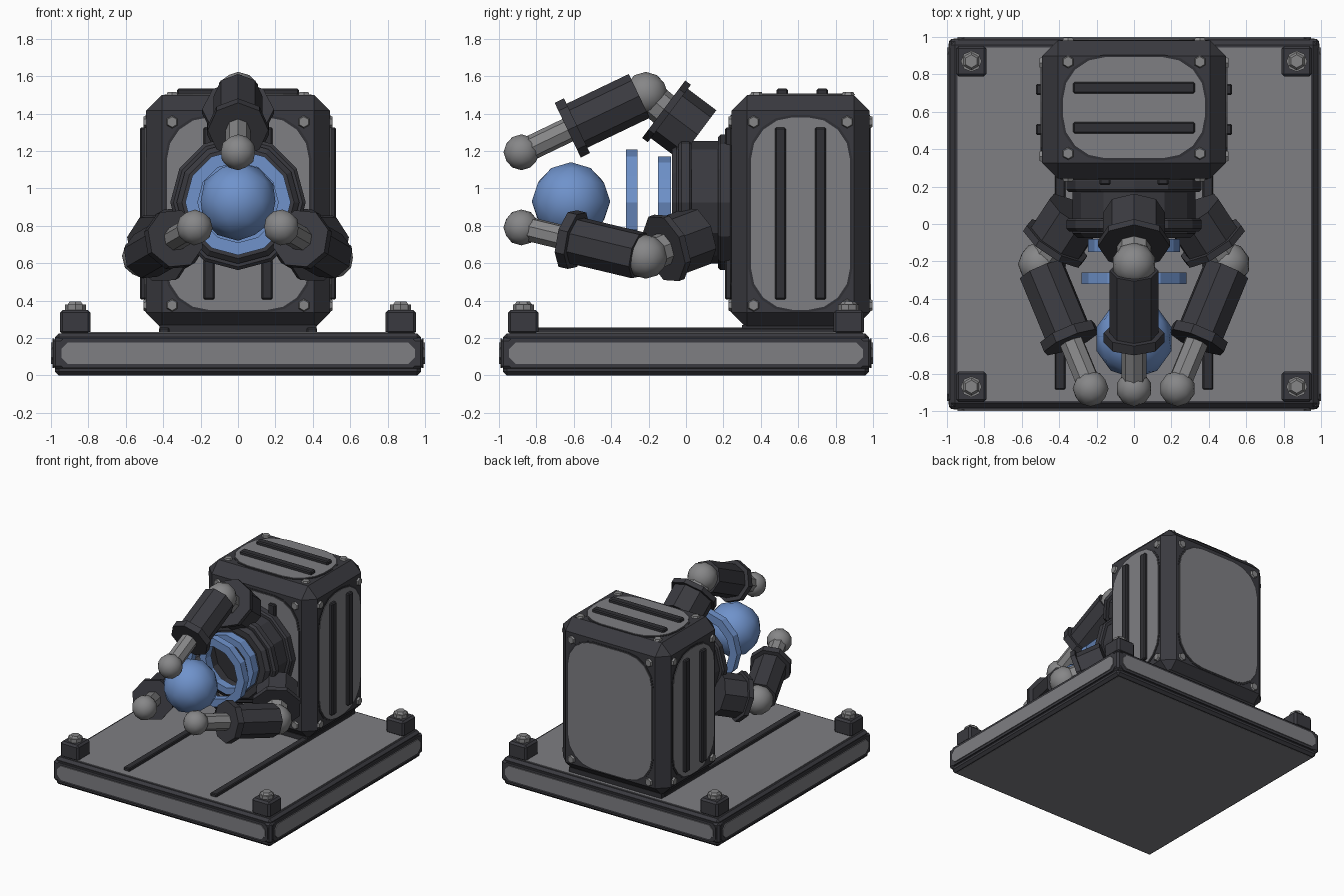
import bpy, bmesh, math
from mathutils import Matrix, Vector

if "Cube" in bpy.data.objects:
    bpy.data.objects.remove(bpy.data.objects["Cube"])


def material(name, col):
    m = bpy.data.materials.new(name)
    m.diffuse_color = (*col, 1)
    m.use_nodes = True
    m.node_tree.nodes["Principled BSDF"].inputs["Base Color"].default_value = m.diffuse_color
    return m


DARK = material("dark_metal", (0.042, 0.042, 0.050))
TRIM = material("darker_trim", (0.030, 0.030, 0.035))
PANEL = material("grey_panel", (0.21, 0.21, 0.225))
STEEL = material("light_steel", (0.24, 0.24, 0.245))
BLUE = material("blue_energy", (0.16, 0.29, 0.60))


def finish(name, bm, mat, smooth=False):
    bmesh.ops.recalc_face_normals(bm, faces=bm.faces)
    me = bpy.data.meshes.new(name)
    bm.to_mesh(me)
    bm.free()
    me.materials.append(mat)
    for p in me.polygons:
        p.use_smooth = smooth
    ob = bpy.data.objects.new(name, me)
    bpy.context.collection.objects.link(ob)
    return ob


def box(name, lo, hi, mat, bevel=0.0):
    lo, hi = Vector(lo), Vector(hi)
    bm = bmesh.new()
    bmesh.ops.create_cube(bm, size=1, matrix=Matrix.Translation((lo + hi) / 2) @ Matrix.Diagonal((*(hi - lo), 1)))
    if bevel:
        bmesh.ops.bevel(bm, geom=bm.edges[:], offset=bevel, segments=1, affect='EDGES')
    return finish(name, bm, mat)


def frame(origin, z, x):
    """Matrix with given local z and x directions."""
    z, x = Vector(z).normalized(), Vector(x).normalized()
    y = z.cross(x)
    m = Matrix((x, y, z)).transposed().to_4x4()
    m.translation = origin
    return m


def rod(name, a, b, r1, mat, n=8, r2=None, side=(1, 0, 0), pre=Matrix()):
    a, b = Vector(a), Vector(b)
    bm = bmesh.new()
    bmesh.ops.create_cone(bm, cap_ends=True, segments=n, radius1=r1, radius2=r1 if r2 is None else r2,
                          depth=(b - a).length, matrix=pre @ frame((a + b) / 2, b - a, side))
    return finish(name, bm, mat)


def ball(name, c, r, mat, pre=Matrix(), sub=2):
    bm = bmesh.new()
    bmesh.ops.create_icosphere(bm, subdivisions=sub, radius=r, matrix=pre @ Matrix.Translation(c))
    return finish(name, bm, mat, True)


def plate(name, m, hw, hh, rad, depth, mat, steps=4):
    """Rounded plate lying on the local xy plane of m, rising by depth."""
    bm = bmesh.new()
    vs = []
    for q, (sx, sy) in enumerate([(1, 1), (-1, 1), (-1, -1), (1, -1)]):
        for i in range(steps + 1):
            t = math.pi / 2 * (q + i / steps)
            vs.append(bm.verts.new((sx * (hw - rad) + rad * math.cos(t), sy * (hh - rad) + rad * math.sin(t), 0)))
    f = bm.faces.new(vs)
    top = bmesh.ops.extrude_face_region(bm, geom=[f])["geom"]
    bmesh.ops.translate(bm, verts=[v for v in top if isinstance(v, bmesh.types.BMVert)], vec=(0, 0, depth))
    bm.transform(m)
    return finish(name, bm, mat)


CZ = 0.925  # height of the wrist axis


def lathe(name, profile, mat, n=12):
    """Revolve a closed (radius, y) profile around the wrist axis."""
    bm = bmesh.new()
    rings = []
    for k in range(n):
        t = 2 * math.pi * k / n
        rings.append([bm.verts.new((r * math.sin(t), y, CZ + r * math.cos(t))) for r, y in profile])
    m = len(profile)
    for k in range(n):
        a, b = rings[k], rings[(k + 1) % n]
        for i in range(m):
            j = (i + 1) % m
            bm.faces.new((a[i], a[j], b[j], b[i]))
    return finish(name, bm, mat)


# Base slab with rim, top plate and underside
box("base_slab", (-0.978, -0.978, 0.0), (0.978, 0.978, 0.225), DARK, 0.02)
box("base_side_band", (-0.99, -0.99, 0.035), (0.99, 0.99, 0.2), DARK, 0.015)
box("base_top_plate", (-0.945, -0.945, 0.21), (0.945, 0.945, 0.231), PANEL)
box("base_underside", (-0.95, -0.95, -0.0), (0.95, 0.95, 0.01), PANEL).location.z = -0.001
for k in range(4):
    rot = Matrix.Rotation(k * math.pi / 2, 4, 'Z')
    m = rot @ frame((0, -0.985, 0.118), (0, -1, 0), (1, 0, 0))
    plate("base_side_frame", m, 0.965, 0.078, 0.03, 0.008, DARK, 1)
    plate("base_side_panel", m, 0.945, 0.058, 0.035, 0.015, PANEL, 1)

# Corner blocks with bolts, and floor rails
for sx in (-1, 1):
    for sy in (-1, 1):
        x, y = 0.87 * sx, 0.87 * sy
        box("corner_block", (x - 0.082, y - 0.082, 0.22), (x + 0.082, y + 0.082, 0.35), DARK, 0.015)
        rod("corner_bolt", (x, y, 0.345), (x, y, 0.378), 0.056, STEEL, 8)
        rod("corner_bolt_head", (x, y, 0.375), (x, y, 0.395), 0.05, STEEL, 6, 0.035)
    box("floor_rail", (0.395 * sx - 0.028, -0.885, 0.225), (0.395 * sx + 0.028, 0.885, 0.255), TRIM, 0.006)
box("body_foot", (-0.42, 0.30, 0.225), (0.42, 0.92, 0.27), TRIM)

# Main housing
BY, BZ = 0.612, 0.875
box("housing", (-0.492, 0.242, 0.25), (0.492, 0.982, 1.5), DARK, 0.085)


def housing_side(label, origin, normal, xdir, hw, hh, ribs, vertical):
    m = frame(origin, normal, xdir)
    plate(label + "_panel_rim", m, hw + 0.012, hh + 0.012, 0.232, 0.003, TRIM)
    plate(label + "_panel", m, hw, hh, 0.225, 0.007, PANEL)
    for sx in (-1, 1):
        for sy in (-1, 1):
            p = m @ Vector((sx * (hw - 0.015 if hw < 0.3 else 0.352), sy * (hh - 0.025), 0))
            rod(label + "_bolt", p, p + Vector(normal) * 0.014, 0.034, STEEL, 6, 0.028, xdir)
        if ribs:
            o = sx * ribs
            length = 0.46 if vertical else 0.325
            w, h = (0.03, length) if vertical else (length, 0.03)
            c = Vector((o, 0, 0)) if vertical else Vector((0, o, 0))
            r = box(label + "_rib", (c.x - w, c.y - h, -0.01), (c.x + w, c.y + h, 0.033), TRIM, 0.008)
            r.matrix_world = m


housing_side("right", (0.492, BY, 0.865), (1, 0, 0), (0, 1, 0), 0.265, 0.515, 0.107, True)
housing_side("left", (-0.492, BY, 0.865), (-1, 0, 0), (0, -1, 0), 0.265, 0.515, 0.107, True)
housing_side("front", (0, 0.242, 0.865), (0, -1, 0), (1, 0, 0), 0.38, 0.515, 0.155, True)
housing_side("back", (0, 0.982, 0.865), (0, 1, 0), (-1, 0, 0), 0.38, 0.515, 0, True)
housing_side("top", (0, 0.622, 1.5), (0, 0, 1), (1, 0, 0), 0.38, 0.27, 0.107, False)

# Hollow wrist with flanges
lathe("wrist_flange", [(0.2, 0.245), (0.355, 0.245), (0.362, 0.23), (0.362, 0.185), (0.35, 0.172), (0.2, 0.172)], DARK)
lathe("wrist_tube", [(0.25, 0.2), (0.328, 0.2), (0.328, -0.05), (0.30, -0.075), (0.25, -0.075)], DARK)
lathe("wrist_ring", [(0.3, 0.03), (0.35, 0.03), (0.362, 0.018), (0.362, -0.025), (0.345, -0.04), (0.3, -0.04)], DARK)
rod("wrist_floor", (0, 0.2, CZ), (0, 0.05, CZ), 0.27, TRIM, 12)

# Floating blue rings and sphere
lathe("inner_blue_ring", [(0.19, -0.08), (0.245, -0.08), (0.245, -0.15), (0.19, -0.15)], BLUE)
lathe("outer_blue_ring", [(0.215, -0.26), (0.282, -0.26), (0.282, -0.32), (0.215, -0.32)], BLUE)
ball("blue_sphere", (0, -0.615, 0.93), 0.21, BLUE)

# Three identical fingers; points are (0, y, distance from wrist axis)
for k in range(3):
    pre = Matrix.Translation((0, 0, CZ)) @ Matrix.Rotation(k * 2 * math.pi / 3, 4, 'Y')

    def P(y, z):
        return Vector((0, y, z - CZ))

    knuckle = P(-0.105, 1.412)
    out = Vector((0, -0.80, 0.60))
    rod("finger_knuckle", knuckle - out * 0.21, knuckle, 0.165, DARK, pre=pre)
    rod("finger_knuckle_rim", knuckle - out * 0.02, knuckle + out * 0.018, 0.192, DARK, pre=pre)
    rod("finger_neck", knuckle, P(-0.21, 1.50), 0.09, STEEL, pre=pre)
    ball("finger_elbow", P(-0.215, 1.505), 0.118, STEEL, pre)
    d = Vector((0, -0.90, -0.43)).normalized()
    end = P(-0.61, 1.322)
    rod("finger_sleeve", P(-0.25, 1.494), end, 0.13, DARK, pre=pre)
    rod("finger_sleeve_rim", end - d * 0.03, end + d * 0.025, 0.162, DARK, pre=pre)
    rod("finger_rod", end, P(-0.88, 1.192), 0.066, STEEL, pre=pre)
    ball("finger_tip", P(-0.88, 1.193), 0.096, STEEL, pre)
